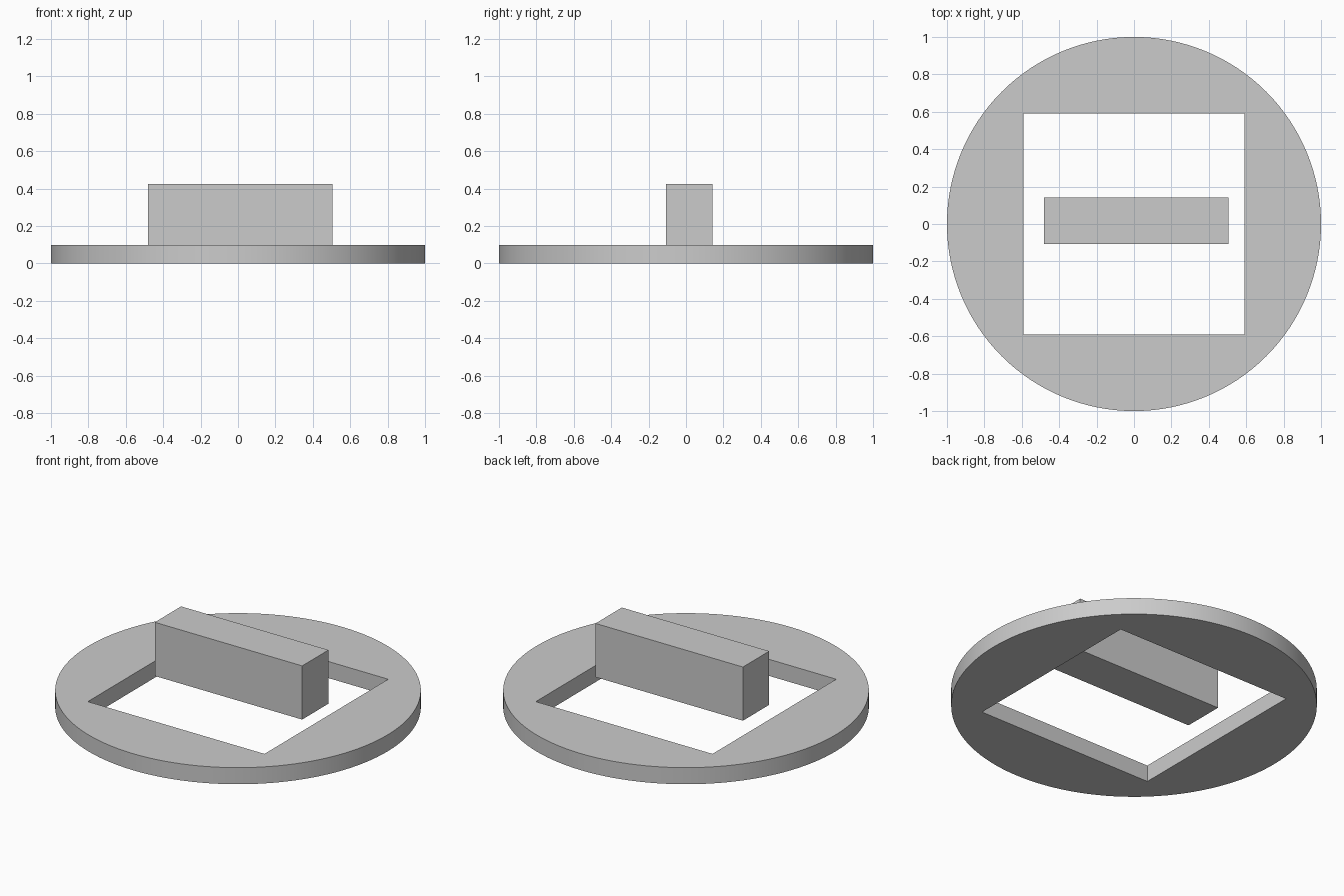
import bpy
import bmesh
from math import cos, sin, pi, radians
from mathutils import Matrix, Vector

cube = bpy.data.objects.get("Cube")
if cube:
    bpy.data.objects.remove(cube, do_unlink=True)

RADIUS, THICKNESS, HOLE = 1.0, 0.1, 0.59
SEGMENTS = 128

# One plain grey for everything
grey = bpy.data.materials.new("plain grey")
grey.use_nodes = True
grey.diffuse_color = (0.6, 0.6, 0.6, 1)
grey.node_tree.nodes["Principled BSDF"].inputs["Base Color"].default_value = (0.6, 0.6, 0.6, 1)


def add_object(name, bm):
    bmesh.ops.recalc_face_normals(bm, faces=bm.faces)
    mesh = bpy.data.meshes.new(name)
    bm.to_mesh(mesh)
    bm.free()
    mesh.materials.append(grey)
    obj = bpy.data.objects.new(name, mesh)
    bpy.context.collection.objects.link(obj)
    return obj


def add_loop(bm, points):
    verts = [bm.verts.new((x, y, 0)) for x, y in points]
    return [bm.edges.new((v, verts[i - 1])) for i, v in enumerate(verts)]


# Round base plate with a square opening
bm = bmesh.new()
angles = [2 * pi * i / SEGMENTS for i in range(SEGMENTS)]
edges = add_loop(bm, [(RADIUS * cos(a), RADIUS * sin(a)) for a in angles])
edges += add_loop(bm, [(HOLE * x, HOLE * y) for x, y in ((1, 1), (-1, 1), (-1, -1), (1, -1))])
bmesh.ops.triangle_fill(bm, edges=edges, use_beauty=True, normal=(0, 0, 1))
extruded = bmesh.ops.extrude_face_region(bm, geom=bm.faces[:], use_keep_orig=True)
top = [g for g in extruded["geom"] if isinstance(g, bmesh.types.BMVert)]
bmesh.ops.translate(bm, verts=top, vec=(0, 0, THICKNESS))
base = add_object("base_ring", bm)

# Rectangular bar hovering over the opening
low, high = Vector((-0.48, -0.108, THICKNESS)), Vector((0.504, 0.143, 0.424))
bm = bmesh.new()
size = high - low
bmesh.ops.create_cube(bm, size=1, matrix=Matrix.Translation((low + high) / 2) @ Matrix.Diagonal((*size, 1)))
add_object("center_bar", bm)

# Smooth rim with crisp edges
bpy.ops.object.select_all(action="DESELECT")
base.select_set(True)
bpy.context.view_layer.objects.active = base
bpy.ops.object.shade_smooth_by_angle(angle=radians(30))
